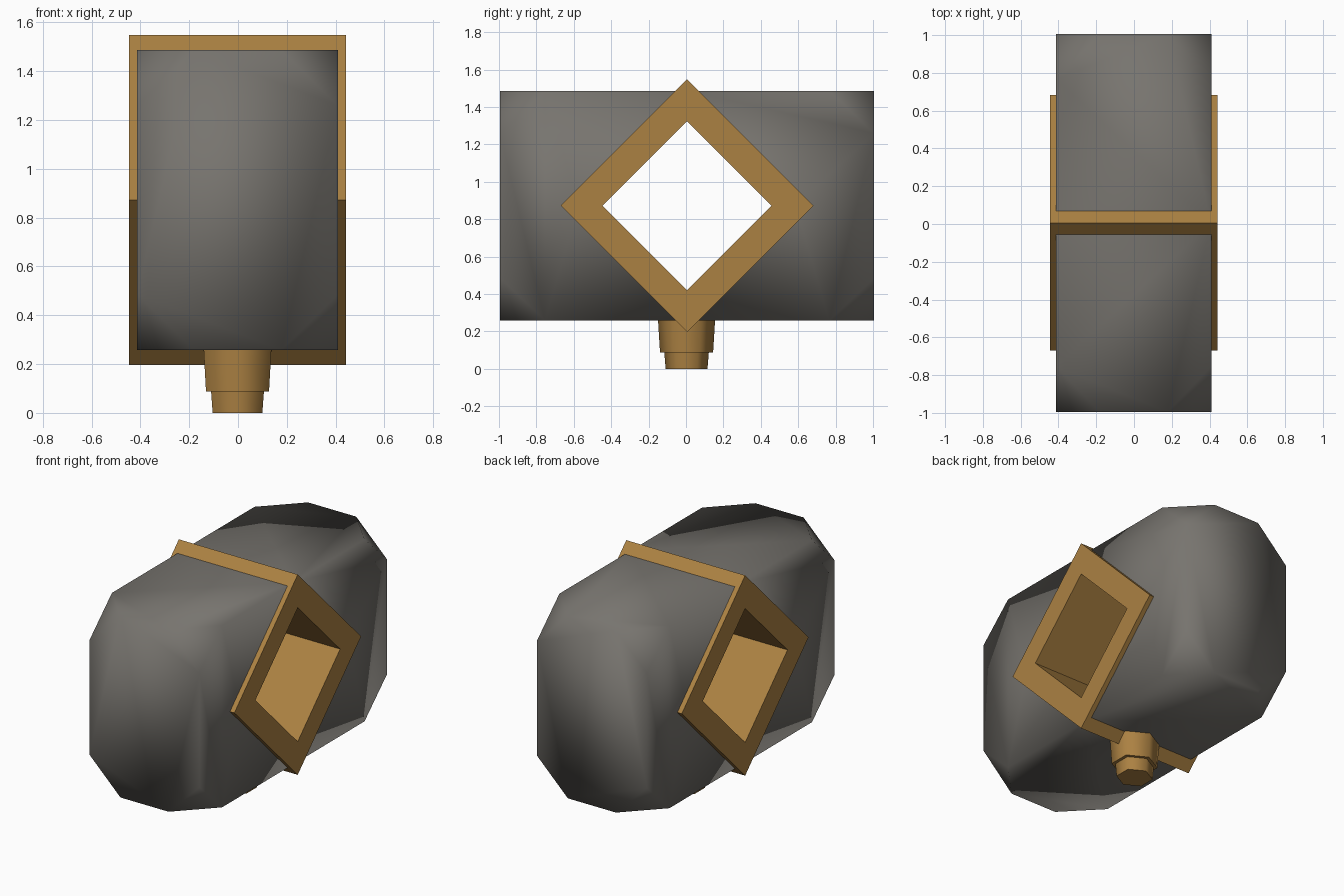
import bpy, bmesh, math
from mathutils import Vector

if "Cube" in bpy.data.objects:
    bpy.data.objects.remove(bpy.data.objects["Cube"])

CZ = 0.872          # height of the head's centre
CENTRE = Vector((-0.002, 0.006, CZ))


def material(name, color):
    m = bpy.data.materials.new(name)
    m.diffuse_color = (*color, 1)
    m.use_nodes = True
    m.node_tree.nodes["Principled BSDF"].inputs["Base Color"].default_value = m.diffuse_color
    return m


stone_grey = material("stone grey", (0.185, 0.175, 0.158))
bronze = material("bronze", (0.41, 0.22, 0.055))


def finish(bm, name, mat, location, smooth=False):
    mesh = bpy.data.meshes.new(name)
    bm.to_mesh(mesh)
    bm.free()
    mesh.materials.append(mat)
    for p in mesh.polygons:
        p.use_smooth = smooth
    ob = bpy.data.objects.new(name, mesh)
    ob.location = location
    bpy.context.collection.objects.link(ob)
    return ob


# Stone head: box with cut corners, with a diamond opening through its sides
X, Y, Z = 0.411, 1.0, 0.614
cx, cy, cz = 0.18, 0.76, 0.387      # where the corner cuts meet the edges
NOTCH = 0.58
bm = bmesh.new()


def face(points):
    f = bm.faces.new([bm.verts.new(p) for p in points])
    f.normal_update()
    if f.normal.dot(f.calc_center_median()) < 0:
        f.normal_flip()


for s in (-1, 1):
    # end
    face([(-cx, s * Y, -Z), (cx, s * Y, -Z), (X, s * Y, -cz), (X, s * Y, cz),
          (cx, s * Y, Z), (-cx, s * Y, Z), (-X, s * Y, cz), (-X, s * Y, -cz)])
    for t in (-1, 1):
        # top and bottom
        face([(-cx, s * Y, t * Z), (cx, s * Y, t * Z), (X, s * cy, t * Z),
              (X, 0, t * Z), (-X, 0, t * Z), (-X, s * cy, t * Z)])
        # side with its V notch
        face([(t * X, s * Y, -cz), (t * X, s * Y, cz), (t * X, s * cy, Z),
              (t * X, 0, Z), (t * X, s * NOTCH, 0), (t * X, 0, -Z), (t * X, s * cy, -Z)])
        # cut corners
        for u in (-1, 1):
            face([(u * cx, s * Y, t * Z), (u * X, s * cy, t * Z), (u * X, s * Y, t * cz)])
bmesh.ops.remove_doubles(bm, verts=bm.verts, dist=0.0005)
finish(bm, "stone_head", stone_grey, CENTRE, smooth=True)

# Diamond strap: square tube running across the head
bm = bmesh.new()
rings = []
for x, r in ((-0.444, 0.676), (0.444, 0.676), (0.444, 0.452), (-0.444, 0.452)):
    rings.append([bm.verts.new((x, r * math.cos(a * math.pi / 2), r * math.sin(a * math.pi / 2)))
                  for a in range(4)])
for i in range(4):
    a, b = rings[i], rings[(i + 1) % 4]
    for k in range(4):
        bm.faces.new((a[k], a[(k + 1) % 4], b[(k + 1) % 4], b[k]))
bmesh.ops.recalc_face_normals(bm, faces=bm.faces)
finish(bm, "diamond_strap", bronze, CENTRE)

# Handle socket: stepped, tapered six-sided stub
bm = bmesh.new()
rings = []
for z, r in ((0, 0.112), (0.088, 0.119), (0.088, 0.142), (0.30, 0.155)):
    rings.append([bm.verts.new((1.05 * r * math.sin(a * math.pi / 3), r * math.cos(a * math.pi / 3), z))
                  for a in range(6)])
for a, b in zip(rings, rings[1:]):
    for k in range(6):
        bm.faces.new((a[k], a[(k + 1) % 6], b[(k + 1) % 6], b[k]))
bm.faces.new(rings[0])
bm.faces.new(rings[-1])
bmesh.ops.recalc_face_normals(bm, faces=bm.faces)
socket = finish(bm, "handle_socket", bronze, (-0.002, 0.003, 0))
bpy.context.view_layer.objects.active = socket
socket.select_set(True)
bpy.ops.object.shade_smooth_by_angle(angle=math.radians(65))
